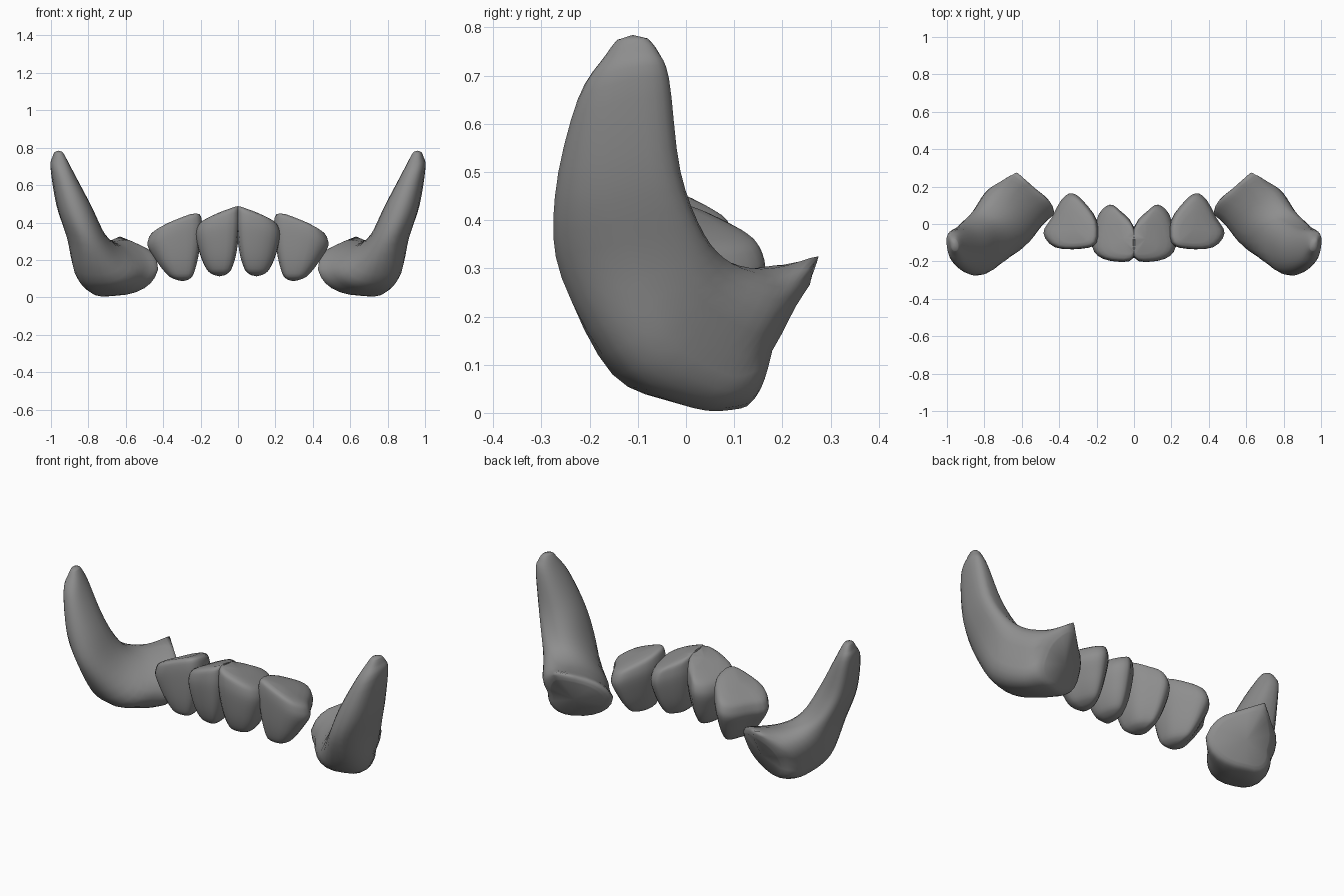
import bpy, math
from mathutils import Vector as V

if "Cube" in bpy.data.objects:
    bpy.data.objects.remove(bpy.data.objects["Cube"])

grey = bpy.data.materials.new("dark_grey")
grey.diffuse_color = (.27, .27, .27, 1)
grey.use_nodes = True
grey.node_tree.nodes["Principled BSDF"].inputs["Base Color"].default_value = grey.diffuse_color


def spline(pts, n, closed=False):
    """Catmull-Rom curve through pts, n steps per span."""
    m, out = len(pts), []
    for i in range(m if closed else m - 1):
        if closed:
            a, b, c, d = (pts[(i + k) % m] for k in (-1, 0, 1, 2))
        else:
            b, c = pts[i], pts[i + 1]
            a = pts[i - 1] if i else b
            d = pts[i + 2] if i + 2 < m else c
        for k in range(n):
            t = k / n
            out.append(0.5 * (2 * b + (c - a) * t + (2 * a - 5 * b + 4 * c - d) * t ** 2
                              + (3 * b - a - 3 * c + d) * t ** 3))
    if not closed:
        out.append(pts[-1])
    return out


def mean(pts):
    return sum(pts, V((0, 0, 0))) / len(pts)


def loft(name, rings, steps, start_push, end_push, edit=None):
    """Smooth skin through rings, closed by fans at both ends, mirrored in x."""
    count = len(rings[0])
    cols = [spline([r[j] for r in rings], steps) for j in range(count)]
    rows = len(cols[0])
    verts = [cols[j][i] for i in range(rows) for j in range(count)]
    faces = [(i * count + j, i * count + (j + 1) % count,
              (i + 1) * count + (j + 1) % count, (i + 1) * count + j)
             for i in range(rows - 1) for j in range(count)]
    s, last = len(verts), (rows - 1) * count
    verts += [mean(rings[0]) + V(start_push), mean(rings[-1]) + V(end_push)]
    for j in range(count):
        k = (j + 1) % count
        faces += [(s, k, j), (s + 1, last + j, last + k)]
    if edit:
        verts = [edit(v) for v in verts]
    mesh = bpy.data.meshes.new(name)
    mesh.from_pydata([tuple(v) for v in verts], [], faces)
    mesh.materials.append(grey)
    ob = bpy.data.objects.new(name, mesh)
    bpy.context.collection.objects.link(ob)
    bpy.context.view_layer.objects.active = ob
    ob.select_set(True)
    bpy.ops.object.mode_set(mode='EDIT')
    bpy.ops.mesh.select_all(action='SELECT')
    bpy.ops.mesh.normals_make_consistent(inside=False)
    bpy.ops.object.mode_set(mode='OBJECT')
    bpy.ops.object.shade_smooth_by_angle(angle=math.radians(70))
    ob.select_set(False)
    mod = ob.modifiers.new("mirror", 'MIRROR')
    mod.use_mirror_merge = False
    return ob


# tusk: each ring is given by its front, outer, back and inner points
tusk_rings = [
    ((.953, -.165, .745), (.990, -.11, .75), (.968, -.058, .75), (.923, -.11, .752)),
    ((.93, -.225, .65), (1.0, -.12, .69), (.955, -.035, .69), (.88, -.13, .67)),
    ((.87, -.272, .45), (.968, -.11, .49), (.90, -.015, .50), (.785, -.13, .49)),
    ((.81, -.258, .28), (.918, -.06, .33), (.83, .03, .37), (.70, -.10, .32)),
    ((.77, -.14, .08), (.872, 0, .19), (.755, .09, .313), (.57, -.085, .18)),
    ((.70, 0, .015), (.805, .11, .12), (.69, .175, .295), (.482, .005, .158)),
    ((.65, .105, .01), (.765, .16, .13), (.62, .22, .29), (.427, .055, .15)),
]


def quad_ring(quad, n=24, power=.86):
    f, o, b, i = map(V, quad)
    c = mean([f, o, b, i])
    ring = []
    for k in range(n):
        a = 2 * math.pi * k / n
        co, si = math.cos(a), math.sin(a)
        ring.append(c + abs(round(co, 6)) ** power * ((f if co > 0 else b) - c)
                    + abs(round(si, 6)) ** power * ((o if si > 0 else i) - c))
    return ring


def shrink(ring, s, push):
    c = mean(ring)
    return [c + (p - c) * s + V(push) for p in ring]


def pull_cusp(v):
    d = (v - V((.62, .22, .29))).length
    w = max(0, 1 - d / .12) ** 1.5
    return v + V((.01, .055, .035)) * w


rings = [quad_ring(q) for q in tusk_rings]
rings.insert(0, shrink(rings[0], .6, (.002, 0, .027)))
rings.append(shrink(rings[-1], .8, (-.014, .024, -.004)))
loft("tusk", rings, 4, (0, 0, .008), (-.006, .01, -.002), pull_cusp)


# incisors: a rounded triangular plan narrowing to a blunt keel that runs front to back
def incisor(name, plan, bottom, narrow, pivot, top_point, slope):
    outline = spline([V((x, y, 0)) for x, y in plan], 3, closed=True)
    b, t, top_mid = V(bottom), V(top_point), V((*pivot, 0))
    c = mean(outline)
    levels = [(.20, 0), (.46, .06), (.68, .22), (.86, .44), (1, .70), (.98, .86),
              (.87, .96), (.55, 1)]
    rings = []
    for s, h in levels:
        ring = []
        for p in outline:
            if h > .8:
                q = top_mid + (p - top_mid) * s
            else:
                sx = s * (narrow + (1 - narrow) * min(1, h / .7))
                d = p - c
                q = b.lerp(c, min(1, h / .7) ** .7) + V((d.x * sx, d.y * s ** .75, 0))
            top = t.z + slope[0] * (q.x - t.x) + slope[1] * (q.y - t.y)
            q.z = b.z + (top - b.z) * h
            ring.append(q)
        rings.append(ring)
    loft(name, rings, 3, (0, 0, -.006), (0, 0, 0))


incisor("inner_incisor",
        [(.002, -.18), (.10, -.20), (.195, -.168), (.225, -.09), (.188, .05),
         (.13, .102), (.08, .075), (.002, -.015)],
        (.10, -.07, .118), 1.08, (0, -.11), (.0, -.15, .488), (-.34, -.14))
incisor("outer_incisor",
        [(.20, -.10), (.28, -.132), (.42, -.125), (.482, -.05), (.44, .03),
         (.385, .13), (.33, .163), (.27, .12), (.20, .02)],
        (.297, -.03, .092), .9, (.31, -.06), (.25, -.10, .448), (-.40, -.18))
